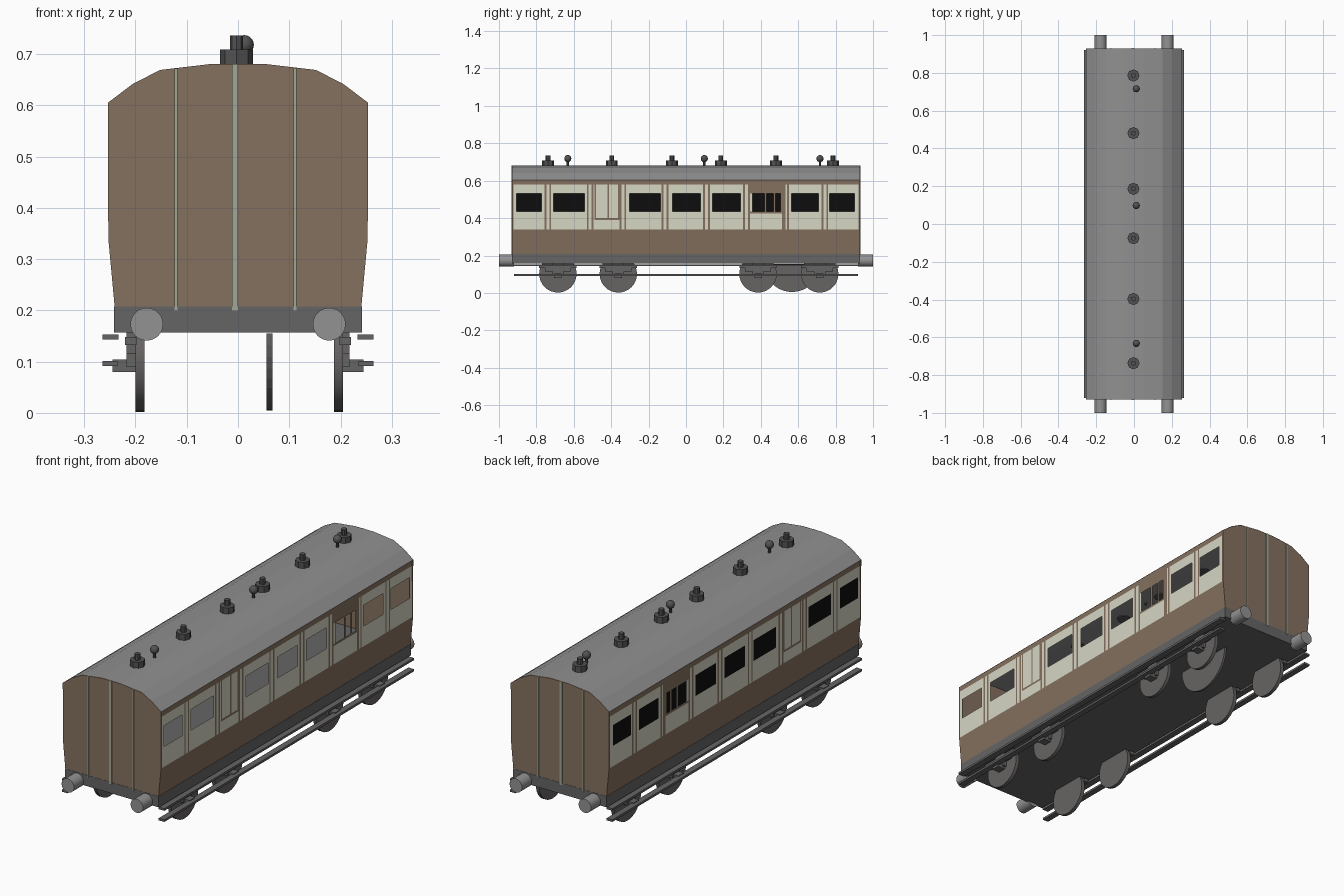
import bpy, bmesh, math
from mathutils import Matrix

if "Cube" in bpy.data.objects:
    bpy.data.objects.remove(bpy.data.objects["Cube"])

def mat(name, r, g, b):
    m = bpy.data.materials.new(name)
    m.diffuse_color = (r, g, b, 1)
    m.use_nodes = True
    m.node_tree.nodes["Principled BSDF"].inputs["Base Color"].default_value = m.diffuse_color
    return m

BROWN = mat("brown_paint", .235, .165, .115)
CREAM = mat("cream_paint", .68, .68, .56)
BLACK = mat("black_glass", .004, .004, .004)
ROOF = mat("roof_grey", .28, .28, .28)
FRAME = mat("underframe_grey", .13, .13, .13)
WHEEL = mat("wheel_grey", .135, .125, .125)
FITTING = mat("fitting_grey", .085, .085, .085)
STRIPE = mat("pale_green_strip", .36, .39, .30)
BUFFER = mat("buffer_grey", .29, .29, .29)

def finish(name, bm, *mats):
    me = bpy.data.meshes.new(name)
    bm.to_mesh(me)
    bm.free()
    for m in mats:
        me.materials.append(m)
    ob = bpy.data.objects.new(name, me)
    bpy.context.collection.objects.link(ob)
    return ob

def box(name, x0, x1, y0, y1, z0, z1, m):
    bm = bmesh.new()
    bmesh.ops.create_cube(bm, size=1)
    for v in bm.verts:
        v.co = ((x0 + x1) / 2 + v.co.x * (x1 - x0),
                (y0 + y1) / 2 + v.co.y * (y1 - y0),
                (z0 + z1) / 2 + v.co.z * (z1 - z0))
    return finish(name, bm, m)

def cyl(name, loc, r, depth, axis, m, n=24):
    bm = bmesh.new()
    bmesh.ops.create_cone(bm, cap_ends=True, segments=n, radius1=r, radius2=r, depth=depth)
    rot = {'x': Matrix.Rotation(math.pi / 2, 4, 'Y'),
           'y': Matrix.Rotation(math.pi / 2, 4, 'X'), 'z': Matrix()}[axis]
    bm.transform(Matrix.Translation(loc) @ rot)
    ob = finish(name, bm, m)
    ob.data.shade_smooth()
    ob.data.set_sharp_from_angle(angle=math.radians(35))
    return ob

def strip(name, pts, y0, y1, m, caps=False):
    """Extrude an x-z profile along y, as an open sheet or a capped solid."""
    bm = bmesh.new()
    a = [bm.verts.new((x, y0, z)) for x, z in pts]
    b = [bm.verts.new((x, y1, z)) for x, z in pts]
    for i in range(len(pts) - 1):
        bm.faces.new((a[i], a[i + 1], b[i + 1], b[i]))
    if caps:
        bm.faces.new((a[-1], a[0], b[0], b[-1]))
        bm.faces.new(a)
        bm.faces.new(b)
        bmesh.ops.recalc_face_normals(bm, faces=bm.faces[:])
    return finish(name, bm, m)

L = .928
# Side walls: a grid of panels coloured by rule, window cells cut out
windows = [(-.906, -.773), (-.709, -.543), (-.302, -.136), (-.072, .078),
           (.142, .291), (.564, .709), (.767, .901)]
doors = [-.739, -.512, -.338, -.112, .11, .324, .532, .742]
lav = (.356, .505)
lav_bars = [(.419, .431), (.467, .479)]
cupboard_bars = [(-.488, -.480), (-.419, -.411), (-.364, -.356)]
zs = [.2, .34, .39, .40, .425, .435, .532, .555, .58, .605]

def within(v, spans):
    return any(a < v < b for a, b in spans)

door_lines = [(c + o, c + o + .01) for c in doors for o in (-.018, .008)]

def panel(y, z):
    if z < .34 or z > .58 or within(y, door_lines):
        return 0
    if .324 < y < .532:                                   # washroom bay
        if z > .532 or .425 < z < .435:
            return 0
        if z > .435:
            if y > lav[1] or within(y, lav_bars):
                return 0
            return 2 if y > lav[0] else 1
        return 0 if y > .515 else 1
    if -.488 < y < -.356:                                 # blind bay
        if .39 < z < .40 or (.40 < z < .58 and within(y, cupboard_bars)):
            return 0
    if .435 < z < .532 and within(y, windows):
        return 2
    return 1

spans = windows + door_lines + lav_bars + cupboard_bars + [lav, (-L, L), (.515, .532)]
ys = sorted({round(v, 4) for s in spans for v in s})

def wall_x(z):
    return .24 + .013 * min(1, (z - .2) / .14)

for side, s in (("right", 1), ("left", -1)):
    bm = bmesh.new()
    grid = [[bm.verts.new((s * wall_x(z), y, z)) for z in zs] for y in ys]
    for i in range(len(ys) - 1):
        for j in range(len(zs) - 1):
            k = panel((ys[i] + ys[i + 1]) / 2, (zs[j] + zs[j + 1]) / 2)
            if k == 2 and s == 1:
                continue                                  # open windows
            q = [grid[i][j], grid[i + 1][j], grid[i + 1][j + 1], grid[i][j + 1]]
            bm.faces.new(q if s == 1 else q[::-1]).material_index = k
    finish(side + "_wall", bm, BROWN, CREAM, BLACK)

# Roof and coach ends share one arc
arc = [(.254, .605), (.205, .642), (.152, .669), (.05, .681)]
arc = arc + [(-x, z) for x, z in reversed(arc)]
strip("roof", arc, -.93, .93, ROOF)
outline = [(.24, .2), (.253, .34)] + arc + [(-.253, .34), (-.24, .2)]
for end, s in (("front", -1), ("back", 1)):
    strip(end + "_end", outline, *sorted((s * .929, s * .922)), BROWN, caps=True)
    for i, (x, w, top) in enumerate([(-.121, .006, .672), (-.006, .012, .681), (.111, .006, .673)]):
        box(f"{end}_end_strip_{i}", x - w / 2, x + w / 2,
            *sorted((s * .927, s * .932)), .2, top, STRIPE)
    # Buffers
    for x in (-.178, .178):
        cyl(end + "_buffer", (x, s * .96, .173), .032, .08, 'y', BUFFER)

# Underframe
box("underframe", -.242, .242, -.93, .93, .157, .208, FRAME)

# Running gear: wheels, springs, axle boxes and footboards
for s, wx in ((-1, -.191), (1, .196)):
    for y in (-.685, -.362, .385, .715):
        cyl("wheel", (wx, y, .102), .1, .017, 'x', WHEEL, 32)
        for name, a, b, hw, z0, z1 in (("spring_top", .198, .22, .1, .132, .148),
                                       ("spring_lower", .198, .218, .07, .115, .132),
                                       ("spring_hanger", .2, .218, .03, .09, .157),
                                       ("axle_box", .2, .245, .02, .08, .104)):
            box(name, *sorted((s * a, s * b)), y - hw, y + hw, z0, z1, FRAME)
    box("upper_footboard", *sorted((s * .233, s * .264)), -.92, .92, .143, .153, FRAME)
    box("lower_footboard", *sorted((s * .235, s * .264)), -.92, .92, .091, .101, FRAME)

# Large half disc under the floor
half = bmesh.new()
rim = [(.15 * math.cos(t), .155 + .15 * math.sin(t))
       for t in (math.pi + math.pi * i / 20 for i in range(21))]
face = half.faces.new([half.verts.new((.056, .567 + y, z)) for y, z in rim])
ext = bmesh.ops.extrude_face_region(half, geom=[face])
for v in ext["geom"]:
    if isinstance(v, bmesh.types.BMVert):
        v.co.x += .011
half.faces.ensure_lookup_table()
if face.is_valid is False or len([f for f in half.faces if len(f.verts) > 4]) < 2:
    half.faces.new([v for v in half.verts if v.co.x < .06])
bmesh.ops.recalc_face_normals(half, faces=half.faces[:])
finish("underfloor_disc", half, WHEEL)

# Roof ventilators and lamps
for y in (-.737, -.397, -.075, .186, .481, .786):
    cyl("ventilator_base", (-.003, y, .693), .032, .032, 'z', FITTING, 8).scale = (1, 1, 1)
    cyl("ventilator_cap", (-.003, y, .72), .013, .032, 'z', FITTING, 8)
for y in (-.632, .098, .716):
    cyl("lamp_stem", (.012, y, .692), .006, .04, 'z', FITTING, 8)
    bm = bmesh.new()
    bmesh.ops.create_uvsphere(bm, u_segments=16, v_segments=10, radius=.019)
    bm.transform(Matrix.Translation((.012, y, .718)))
    finish("roof_lamp", bm, FITTING).data.shade_smooth()
